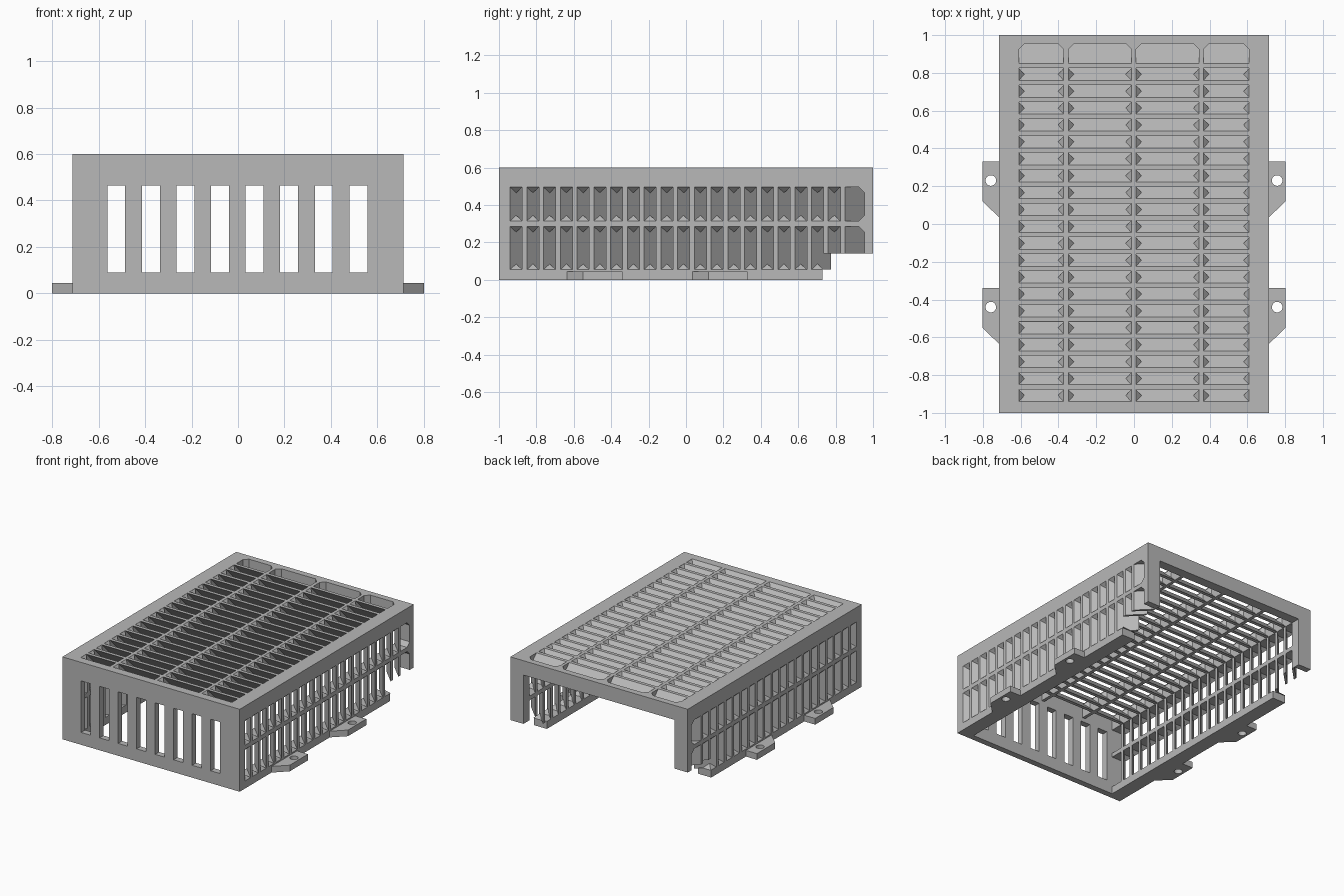
import bpy, bmesh, math
from mathutils import Matrix, Vector

cube = bpy.data.objects.get("Cube")
if cube:
    bpy.data.objects.remove(cube, do_unlink=True)

grey = bpy.data.materials.new("plain_grey")
grey.use_nodes = True
GREY = (0.48, 0.48, 0.48, 1)
grey.diffuse_color = GREY
grey.node_tree.nodes["Principled BSDF"].inputs["Base Color"].default_value = GREY

HALF_W, HEIGHT, WALL, RIM = 0.714, 0.6, 0.105, 0.045
PITCH, BAR, FIRST, SLOTS = 0.0895, 0.025, -0.94, 20
NOTCH_Y, NOTCH_Z, CUT = 0.73, 0.14, 0.03


def link(name, mesh):
    ob = bpy.data.objects.new(name, mesh)
    mesh.materials.clear()
    mesh.materials.append(grey)
    bpy.context.scene.collection.objects.link(ob)
    return ob


def plate(name, loops, thickness, axes, origin):
    """Flat plate from an outline and its holes, turned so local x, y, z follow axes."""
    curve = bpy.data.curves.new(name, 'CURVE')
    curve.dimensions, curve.fill_mode = '2D', 'BOTH'
    curve.extrude = thickness / 2
    for pts in loops:
        sp = curve.splines.new('POLY')
        sp.points.add(len(pts) - 1)
        for p, (a, b) in zip(sp.points, pts):
            p.co = (a, b, 0, 1)
        sp.use_cyclic_u = True
    tmp = bpy.data.objects.new(name + "_outline", curve)
    bpy.context.scene.collection.objects.link(tmp)
    bpy.context.view_layer.update()
    mesh = bpy.data.meshes.new_from_object(tmp.evaluated_get(
        bpy.context.evaluated_depsgraph_get()))
    bpy.data.objects.remove(tmp, do_unlink=True)
    turn = Matrix([Vector(a) for a in axes]).transposed().to_4x4()
    mesh.transform(Matrix.Translation(origin) @ turn)
    bm = bmesh.new()
    bm.from_mesh(mesh)
    bmesh.ops.remove_doubles(bm, verts=bm.verts, dist=1e-5)
    bmesh.ops.recalc_face_normals(bm, faces=bm.faces)
    bm.to_mesh(mesh)
    bm.free()
    mesh.polygons.foreach_set("use_smooth", [False] * len(mesh.polygons))
    return link(name, mesh)


def rect(a0, a1, b0, b1):
    return [(a0, b0), (a1, b0), (a1, b1), (a0, b1)]


def hull(bm, pts):
    part = bmesh.new()
    for p in pts:
        part.verts.new(p)
    bmesh.ops.convex_hull(part, input=part.verts[:])
    bmesh.ops.dissolve_limit(part, angle_limit=0.01, verts=part.verts[:],
                             edges=part.edges[:])
    bmesh.ops.recalc_face_normals(part, faces=part.faces)
    tmp = bpy.data.meshes.new("tmp")
    part.to_mesh(tmp)
    part.free()
    bm.from_mesh(tmp)
    bpy.data.meshes.remove(tmp)


def louvres(name, spans, place, notched=False):
    """Slanted slats with corner webs; place maps (along y, across, depth)."""
    bm = bmesh.new()
    gap = PITCH - BAR
    for lo, hi in spans:
        for i in range(SLOTS + 1):
            s = FIRST + i * PITCH
            clipped = notched and s > NOTCH_Y - BAR and lo < NOTCH_Z
            v0 = NOTCH_Z if clipped else lo
            hull(bm, [place(s + u + d, v, d) for u in (-BAR, 0)
                      for v in (v0, hi) for d in (0, WALL)])
            if i == SLOTS:
                continue
            for v, way in ((lo, 1), (hi, -1)):
                if clipped and v == lo:
                    continue
                tip = v + way * CUT
                hull(bm, [place(s, v, 0), place(s + gap, v, 0),
                          place(s + gap, v, gap), place(s + gap / 2, tip, gap / 2)])
    mesh = bpy.data.meshes.new(name)
    bm.to_mesh(mesh)
    bm.free()
    return link(name, mesh)


X, Y, Z = (1, 0, 0), (0, 1, 0), (0, 0, 1)
END = 1 - RIM

# Top panel with four long openings
columns = [(-0.61, -0.372), (-0.348, -0.014), (0.01, 0.345), (0.367, 0.61)]
openings = [[(a, -END), (b, -END), (b, END - CUT), (b - CUT, END),
             (a + CUT, END), (a, END - CUT)] for a, b in columns]
plate("top_panel", [rect(-HALF_W, HALF_W, -1, 1)] + openings, WALL,
      (X, Y, Z), (0, 0, HEIGHT - WALL / 2))
louvres("top_slats", columns, lambda u, v, d: (v, u, HEIGHT - d))

# Front wall with upright slots
slots = [rect(-0.563 + i * 0.149, -0.486 + i * 0.149, 0.09, 0.465) for i in range(8)]
plate("front_wall", [rect(-HALF_W, HALF_W, 0, HEIGHT)] + slots, RIM,
      (X, Z, (0, -1, 0)), (0, -1 + RIM / 2, 0))

# Side walls: lower opening runs into the rear notch
rows = [(0.055, 0.285), (0.315, HEIGHT - WALL)]
low, high = rows
outline = [(-1, 0), (NOTCH_Y, 0), (NOTCH_Y, low[0]), (-END, low[0]), (-END, low[1]),
           (END - CUT, low[1]), (END, low[1] - CUT), (END, NOTCH_Z), (1, NOTCH_Z),
           (1, HEIGHT), (-1, HEIGHT)]
upper = [(-END, high[0]), (END - CUT, high[0]), (END, high[0] + CUT),
         (END, high[1] - CUT), (END - CUT, high[1]), (-END, high[1])]

for side, sign in (("left", 1), ("right", -1)):
    plate(side + "_wall", [outline, upper], WALL, (Y, Z, X),
          (sign * (HALF_W - WALL / 2), 0, 0))
    louvres(side + "_slats", rows,
            lambda u, v, d, k=sign: (k * (HALF_W - d), u, v), True)
    # Mounting tabs with screw holes
    for place_name, y in (("rear", 0.23), ("front", -0.44)):
        edge = [(HALF_W, 0.1), (0.802, 0.1), (0.802, -0.11), (HALF_W, -0.195)]
        hole = [(0.758 + 0.028 * math.cos(t * math.tau / 24),
                 0.028 * math.sin(t * math.tau / 24)) for t in range(24)]
        loops = [[(sign * a, b) for a, b in pts] for pts in (edge, hole)]
        plate(f"{side}_{place_name}_tab", loops, 0.045, (X, Y, Z), (0, y, 0.0225))
